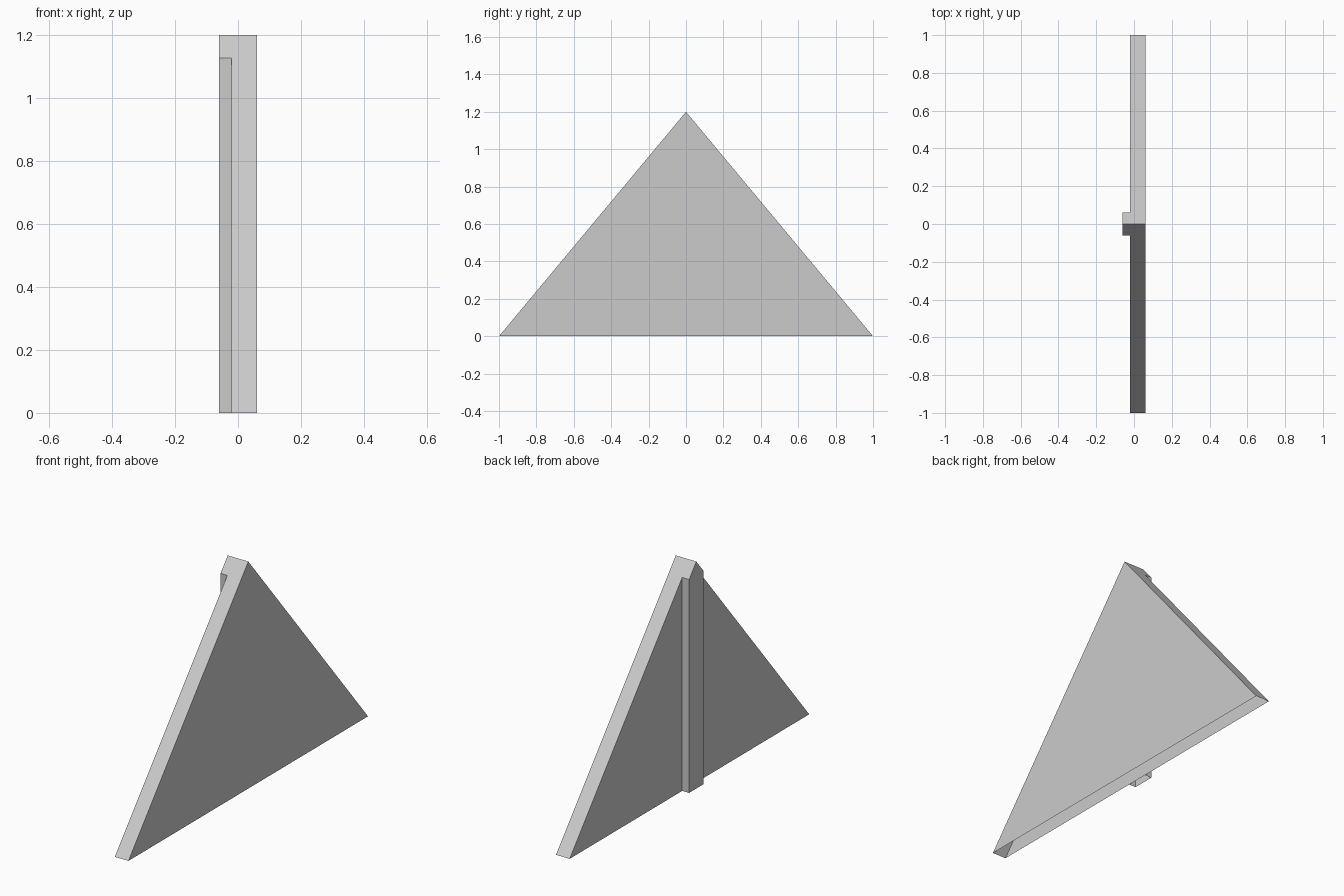
import bpy
import bmesh

HALF_SPAN = 1.0
HEIGHT = 1.2

cube = bpy.data.objects.get("Cube")
if cube:
    bpy.data.objects.remove(cube, do_unlink=True)

grey = bpy.data.materials.new("light grey")
grey.use_nodes = True
colour = (0.6, 0.6, 0.6, 1.0)
grey.diffuse_color = colour
grey.node_tree.nodes["Principled BSDF"].inputs["Base Color"].default_value = colour


def open_prism(name, profile, x_min, x_max):
    """Extrude a (y, z) profile along x, leaving the underside open."""
    bm = bmesh.new()
    cap = bm.faces.new([bm.verts.new((x_min, y, z)) for y, z in profile])
    extruded = bmesh.ops.extrude_face_region(bm, geom=[cap], use_keep_orig=True)
    moved = [g for g in extruded["geom"] if isinstance(g, bmesh.types.BMVert)]
    bmesh.ops.translate(bm, verts=moved, vec=(x_max - x_min, 0, 0))
    bmesh.ops.recalc_face_normals(bm, faces=bm.faces)
    underside = [f for f in bm.faces if f.normal.z < -0.9]
    bmesh.ops.delete(bm, geom=underside, context="FACES_ONLY")
    mesh = bpy.data.meshes.new(name)
    bm.to_mesh(mesh)
    bm.free()
    mesh.materials.append(grey)
    obj = bpy.data.objects.new(name, mesh)
    bpy.context.collection.objects.link(obj)
    return obj


# Thin triangular wall
open_prism("gable_panel",
           [(-HALF_SPAN, 0), (HALF_SPAN, 0), (0, HEIGHT)], -0.02, 0.06)

# Upright post on one side, its top cut to the roof pitch
post = 0.06
shoulder = HEIGHT * (1 - post / HALF_SPAN)
open_prism("centre_post",
           [(-post, 0), (post, 0), (post, shoulder), (0, HEIGHT), (-post, shoulder)],
           -0.06, -0.02)
